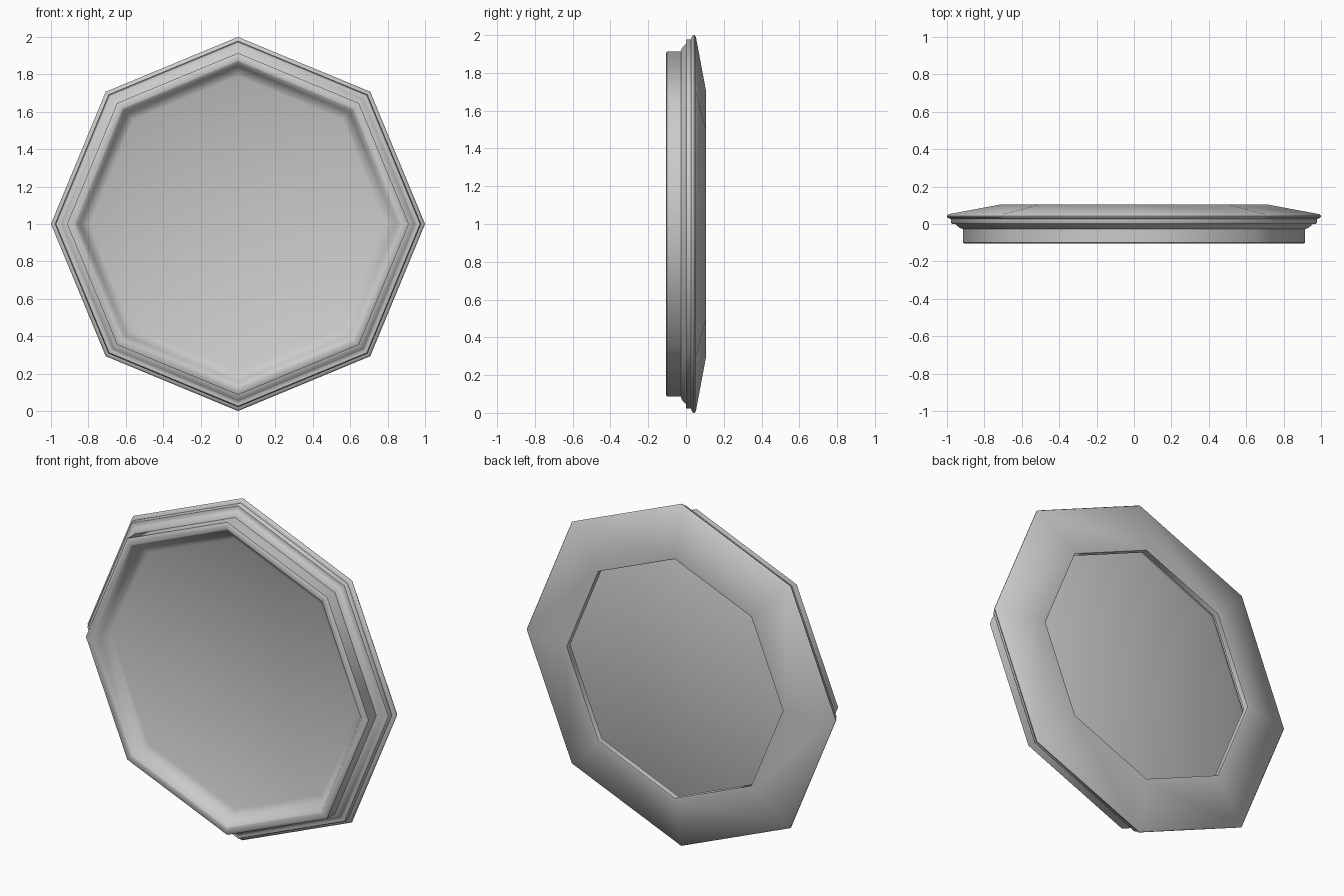
import bpy, bmesh, math

if "Cube" in bpy.data.objects:
    bpy.data.objects.remove(bpy.data.objects["Cube"])

SIDES = 8


def octagon_lathe(name, profile):
    """Sweep a (radius, y) profile round the y axis in eight flat sides."""
    bm = bmesh.new()
    rings = []
    for r, y in profile:
        if r == 0:
            rings.append([bm.verts.new((0, y, 1))] * SIDES)
        else:
            rings.append([bm.verts.new((r * math.cos(2 * math.pi * i / SIDES), y,
                                        1 + r * math.sin(2 * math.pi * i / SIDES)))
                          for i in range(SIDES)])
    for a, b in zip(rings, rings[1:]):
        for i in range(SIDES):
            j = (i + 1) % SIDES
            corners = list(dict.fromkeys((a[i], b[i], b[j], a[j])))
            bm.faces.new(corners)
    bmesh.ops.recalc_face_normals(bm, faces=bm.faces)
    # make the front-most rim face point forwards
    front = min(bm.faces, key=lambda f: f.calc_center_median().y)
    if front.normal.y > 0:
        bmesh.ops.reverse_faces(bm, faces=bm.faces)
    mesh = bpy.data.meshes.new(name)
    bm.to_mesh(mesh)
    bm.free()
    obj = bpy.data.objects.new(name, mesh)
    bpy.context.collection.objects.link(obj)
    bpy.ops.object.select_all(action='DESELECT')
    obj.select_set(True)
    bpy.context.view_layer.objects.active = obj
    bpy.ops.object.shade_smooth_by_angle(angle=math.radians(50))
    return obj


# One shell: recessed pane, front rim, stepped moulding, sloping back, back lip
octagon_lathe("octagonal_panel", [
    (0, -0.03), (0.79, -0.03), (0.825, -0.045), (0.845, -0.07),
    (0.868, -0.102), (0.875, -0.105),                    # front rim
    (0.906, -0.105), (0.914, -0.10), (0.914, -0.027),    # collar
    (0.93, -0.022), (0.945, -0.01), (0.955, 0.0),        # cove
    (0.973, 0.0), (0.978, 0.006), (0.978, 0.026),        # bead
    (0.988, 0.03), (0.998, 0.036), (1.0, 0.043), (0.993, 0.052),
    (0.71, 0.105), (0.70, 0.103), (0.70, 0.07),          # back slope and lip
])
